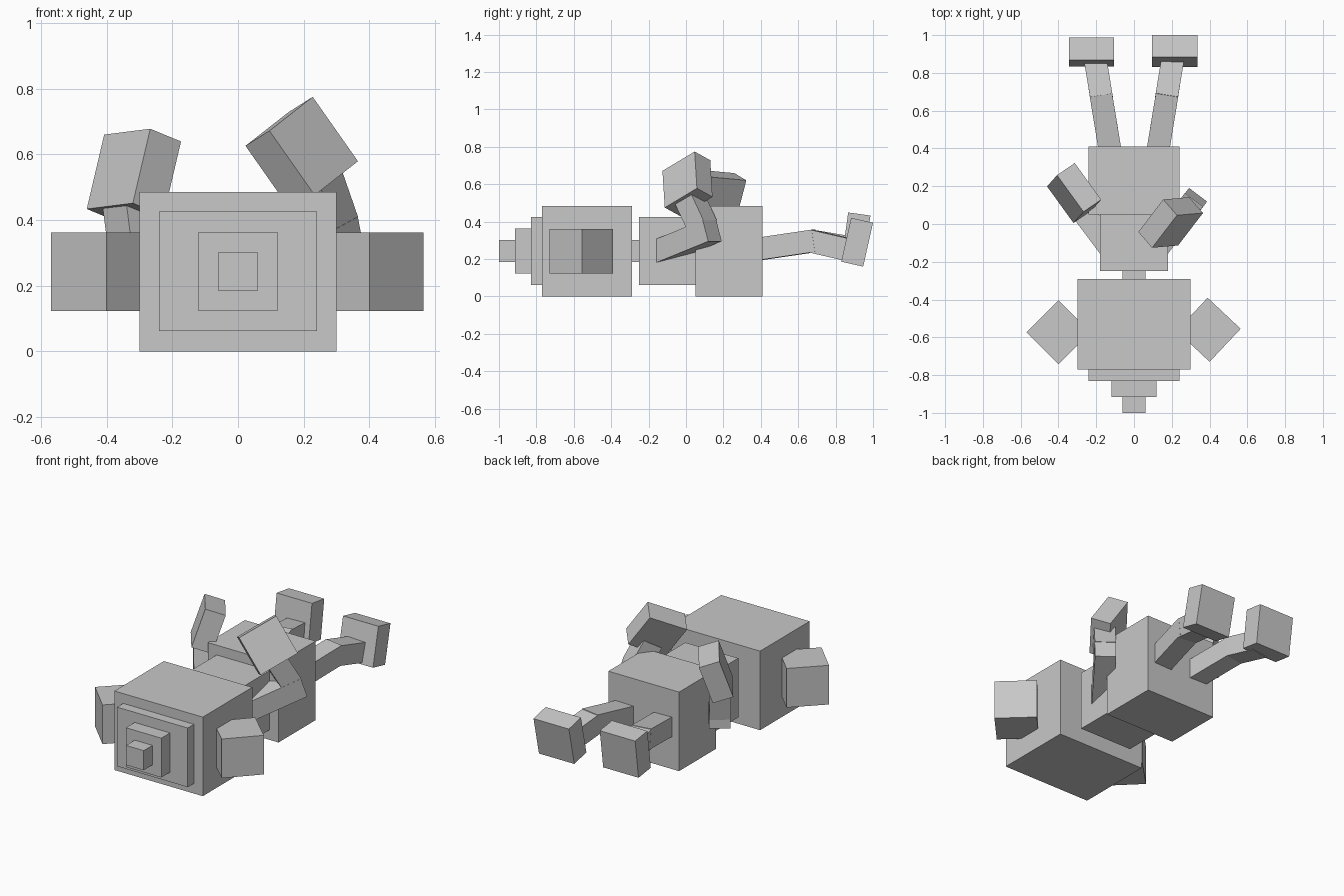
import bpy
from mathutils import Matrix, Vector

cube = bpy.data.objects.get("Cube")
if cube:
    bpy.data.objects.remove(cube, do_unlink=True)

GREY = (0.58, 0.58, 0.58, 1.0)
grey = bpy.data.materials.new("plain_grey")
grey.use_nodes = True
grey.diffuse_color = GREY
grey.node_tree.nodes["Principled BSDF"].inputs["Base Color"].default_value = GREY


def block(name, center, size, x_axis=(1, 0, 0), z_axis=(0, 0, 1)):
    """Box with its local x and z turned to the given directions."""
    z = Vector(z_axis).normalized()
    x = Vector(x_axis)
    x = (x - z * x.dot(z)).normalized()
    turn = Matrix((x, z.cross(x), z)).transposed().to_4x4()
    bpy.ops.mesh.primitive_cube_add(size=1)
    ob = bpy.context.object
    ob.name = ob.data.name = name
    ob.data.transform(Matrix.Diagonal((*size, 1)))
    ob.matrix_world = Matrix.Translation(center) @ turn
    ob.data.materials.append(grey)
    return ob


def span(name, half_width, y0, y1, z0, z1):
    """Upright box centred on x = 0."""
    block(name, (0, (y0 + y1) / 2, (z0 + z1) / 2),
          (2 * half_width, y1 - y0, z1 - z0))


def limb(name, start, end, x_axis):
    """Square bar between two points."""
    a, b = Vector(start), Vector(end)
    block(name, (a + b) / 2, (0.12, 0.12, (b - a).length), x_axis, b - a)


# Head with stepped muzzle
span("head", 0.30, -0.77, -0.29, 0, 0.485)
span("muzzle_base", 0.24, -0.83, -0.77, 0.062, 0.425)
span("muzzle_middle", 0.12, -0.915, -0.83, 0.122, 0.363)
span("nose", 0.06, -1.0, -0.915, 0.183, 0.303)

# Neck and body
span("neck", 0.06, -0.29, -0.25, 0.183, 0.303)
span("chest", 0.18, -0.25, 0.05, 0.062, 0.425)
span("hips", 0.24, 0.05, 0.41, 0, 0.485)

# Ears
block("left_ear", (0.395, -0.56, 0.242), (0.24, 0.24, 0.24), (1, -0.94, 0))
block("right_ear", (-0.40, -0.573, 0.242), (0.24, 0.24, 0.24), (1, 1, 0))

# Legs and feet
for side, s, ankle_z, foot, lean in (
        ("left", 1, 0.25, (0.215, 0.915, 0.29), 0.225),
        ("right", -1, 0.262, (-0.225, 0.91, 0.322), 0.14)):
    across = (1, -0.16 * s, 0)
    limb(side + "_upper_leg", (0.117 * s, 0.33, 0.245),
         (0.176 * s, 0.69, 0.298), across)
    limb(side + "_lower_leg", (0.172 * s, 0.67, 0.296),
         (0.205 * s, 0.87, ankle_z), across)
    block(side + "_foot", foot, (0.24, 0.12, 0.24), z_axis=(0, lean, 1))

# Left arm, bent back at the elbow
limb("left_upper_arm", (0.111, -0.149, 0.234), (0.328, 0.14, 0.352), (0.8, -0.6, 0))
limb("left_forearm", (0.286, 0.086, 0.38), (0.235, 0.018, 0.527), (0.8, -0.6, 0))
block("left_hand", (0.194, 0.008, 0.602), (0.24, 0.12, 0.24),
      (0.131, 0.175, 0.110), (-0.137, -0.012, 0.195))

# Right arm, bent upright at the elbow
limb("right_upper_arm", (-0.111, -0.149, 0.25), (-0.339, 0.155, 0.25), (0.8, 0.6, 0))
limb("right_forearm", (-0.303, 0.107, 0.25), (-0.33, 0.14, 0.46), (0.8, 0.6, 0))
block("right_hand", (-0.317, 0.164, 0.536), (0.24, 0.12, 0.24),
      (0.143, -0.185, 0.039), (0.052, 0.058, 0.222))
